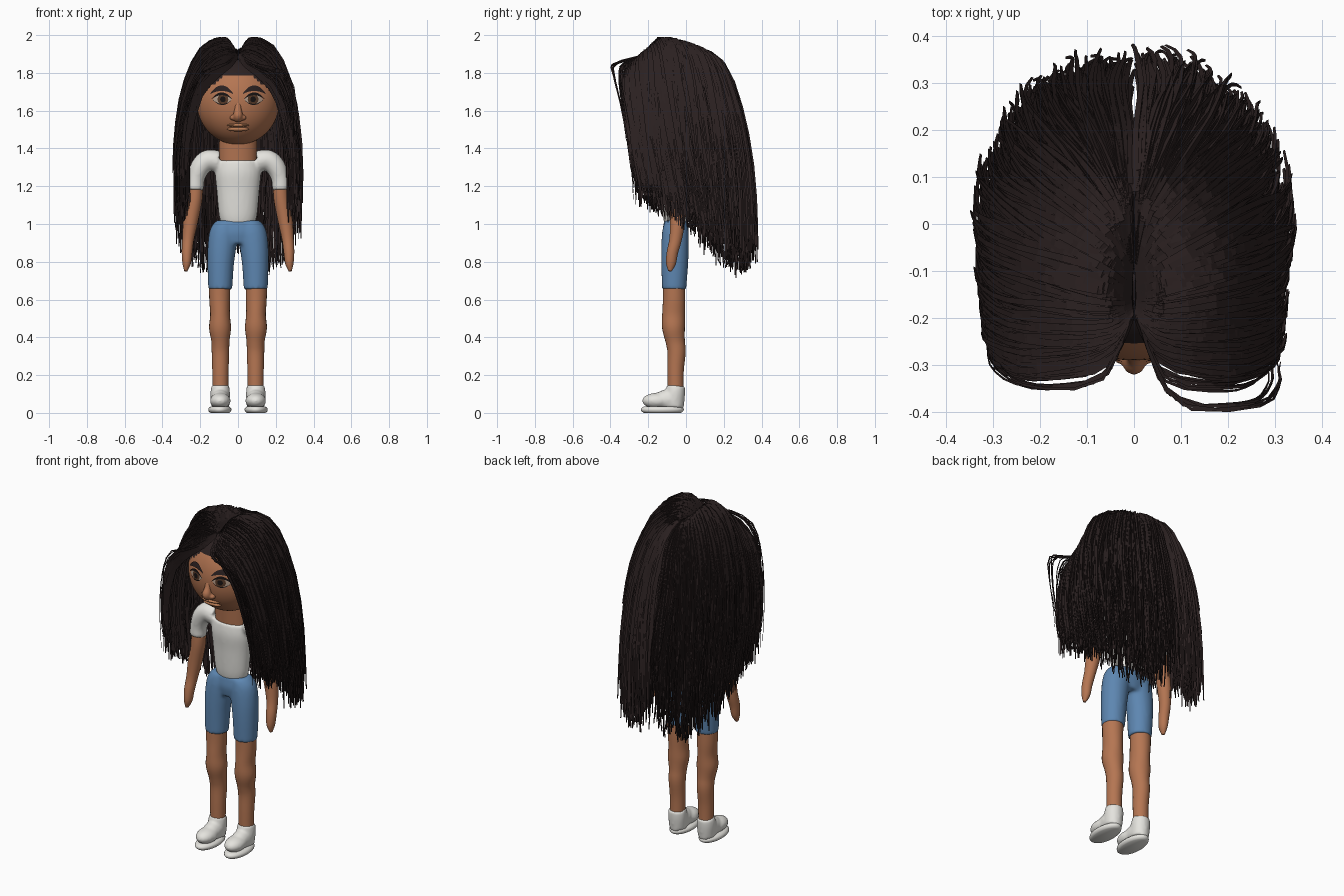
import bpy, bmesh, math, random
from mathutils import Vector, Matrix

random.seed(7)
if "Cube" in bpy.data.objects:
    bpy.data.objects.remove(bpy.data.objects["Cube"])


def material(name, *rgb):
    m = bpy.data.materials.new(name)
    m.use_nodes = True
    m.diffuse_color = (*rgb, 1)
    m.node_tree.nodes["Principled BSDF"].inputs["Base Color"].default_value = (*rgb, 1)
    return m


SKIN = material("warm skin", .46, .18, .085)
LIP = material("lip", .48, .2, .09)
HAIR = material("dark brown hair", .024, .015, .015)
CLOTH = material("off white cloth", .78, .77, .73)
DENIM = material("blue denim", .11, .24, .44)
IRIS = material("brown iris", .09, .04, .02)
BLACK = material("black", .008, .006, .006)
EYE = material("eye white", .45, .33, .25)


def finish(name, bm, mats, voxel=0, smooth=True):
    bmesh.ops.recalc_face_normals(bm, faces=bm.faces)
    me = bpy.data.meshes.new(name)
    bm.to_mesh(me)
    bm.free()
    for m in mats:
        me.materials.append(m)
    for p in me.polygons:
        p.use_smooth = smooth
    ob = bpy.data.objects.new(name, me)
    bpy.context.collection.objects.link(ob)
    if voxel:
        r = ob.modifiers.new("blend", "REMESH")
        r.mode, r.voxel_size, r.use_smooth_shade = "VOXEL", voxel, True
        s = ob.modifiers.new("soften", "SMOOTH")
        s.iterations = 6


def spline(keys, t):
    """Smooth point through the keys, t from 0 to 1."""
    f = t * (len(keys) - 1)
    i = min(int(f), len(keys) - 2)
    u = f - i
    a, b, c, d = (Vector(keys[max(0, min(j, len(keys) - 1))]) for j in range(i - 1, i + 3))
    return .5 * (2 * b + (c - a) * u + (2*a - 5*b + 4*c - d) * u**2 + (3*b - a - 3*c + d) * u**3)


def loft(bm, rings, side=1, seg=24, steps=4):
    """Closed tube through rings of x, y, z, width radius, depth radius."""
    n = (len(rings) - 1) * steps
    pts = [spline(rings, i / n) for i in range(n + 1)]
    loops = []
    for i, p in enumerate(pts):
        tan = (pts[min(i + 1, n)].xyz - pts[max(i - 1, 0)].xyz).normalized()
        ax = Vector((0, 1, 0)).cross(tan).normalized()
        ay = tan.cross(ax)
        loop = []
        for k in range(seg):
            q = 2 * math.pi * k / seg
            v = p.xyz + ax * p[3] * math.cos(q) + ay * p[4] * math.sin(q)
            loop.append(bm.verts.new((v.x * side, v.y, v.z)))
        loops.append(loop)
    for a, b in zip(loops, loops[1:]):
        for k in range(seg):
            bm.faces.new((a[k], a[k - 1], b[k - 1], b[k]))
    bm.faces.new(loops[0])
    bm.faces.new(loops[-1])


def ball(bm, centre, radii, seg=24):
    mat = Matrix.Translation(centre) @ Matrix.Diagonal((*radii, 1))
    bmesh.ops.create_uvsphere(bm, u_segments=seg, v_segments=seg // 2, radius=1, matrix=mat)


# Head, with the scalp coloured above the hairline
HC, HR = Vector((0, -.1, 1.65)), Vector((.22, .19, .23))
bm = bmesh.new()
ball(bm, HC, HR, 80)
for f in bm.faces:
    c = f.calc_center_median()
    f.material_index = int(c.y > -.1 or c.z > 1.785 - .9 * max(0, abs(c.x) - .08))
finish("head", bm, [SKIN, HAIR])


def face_y(x, z):
    return HC.y - HR.y * math.sqrt(max(.02, 1 - (x / HR.x)**2 - ((z - HC.z) / HR.z)**2))


def sheet(bm, grid):
    """Join a grid of vertices with faces."""
    for a, b in zip(grid, grid[1:]):
        for j in range(len(a) - 1):
            bm.faces.new((a[j], b[j], b[j + 1], a[j + 1]))


def patch(name, mat, cx, cz, half, top, bottom, off):
    """Thin plate on the face between two curves of u in -1..1."""
    bm = bmesh.new()
    cols, rows = 16, 4
    grid = []
    for i in range(cols + 1):
        u = 2 * i / cols - 1
        col = []
        for j in range(rows + 1):
            x = cx + half * u
            z = cz + bottom(u) + (top(u) - bottom(u)) * j / rows
            col.append(bm.verts.new((x, face_y(x, z) - off, z)))
        grid.append(col)
    sheet(bm, grid)
    finish(name, bm, [mat])


def arc(h):
    return lambda u: h * math.sqrt(max(0, 1 - u * u))


def bow(h, base=0):
    return lambda u: base + h * (1 - u * u)


# Face features
for s, side in ((1, "left"), (-1, "right")):
    patch(side + "_eye", EYE, s * .083, 1.658, .05, bow(.03), bow(-.024), .002)
    patch(side + "_iris", IRIS, s * .08, 1.66, .029, arc(.026), arc(-.026), .004)
    patch(side + "_pupil", BLACK, s * .08, 1.66, .015, arc(.015), arc(-.015), .006)
    patch(side + "_upper_lash", BLACK, s * .086, 1.657, .058, bow(.04), bow(.025), .007)
    patch(side + "_lower_lash", BLACK, s * .083, 1.657, .05, bow(-.021), bow(-.027), .005)
    patch(side + "_brow", HAIR, s * .086, 1.692, .06, bow(.042), bow(.016, -.004), .006)

bm = bmesh.new()
loft(bm, [(0, -.278, 1.65, .016, .008), (0, -.284, 1.61, .018, .018),
          (0, -.29, 1.575, .026, .031), (0, -.278, 1.545, .018, .016)])
for s in (1, -1):
    ball(bm, (s * .027, -.279, 1.563), (.018, .02, .015), 16)
finish("nose", bm, [SKIN], .005)

for name, z, r in (("upper_lip", 1.523, .009), ("lower_lip", 1.502, .012)):
    bm = bmesh.new()
    ball(bm, (0, face_y(0, z) + .005, z), (.058, .02, r))
    finish(name, bm, [LIP])

bm = bmesh.new()
loft(bm, [(0, -.055, 1.2, .09, .06), (0, -.055, 1.34, .1, .068), (0, -.06, 1.5, .1, .075)])
finish("neck", bm, [SKIN])

# Shirt with sleeves
bm = bmesh.new()
loft(bm, [(0, -.055, .995, .086, .058), (0, -.055, 1.05, .102, .068), (0, -.058, 1.18, .114, .073),
          (0, -.06, 1.27, .122, .078), (0, -.055, 1.332, .115, .074)])
for s in (1, -1):
    loft(bm, [(.105, -.05, 1.33, .058, .06), (.16, -.05, 1.337, .056, .058),
              (.2, -.05, 1.3, .053, .055), (.222, -.05, 1.24, .046, .048),
              (.226, -.05, 1.18, .046, .047)], s)
finish("shirt", bm, [CLOTH], .009)

# Shorts, the legs leaning in to a narrow waist
bm = bmesh.new()
loft(bm, [(0, -.055, .895, .1, .06), (0, -.055, .95, .13, .07),
          (0, -.055, .99, .122, .066), (0, -.055, 1.02, .1, .06)])
for s in (1, -1):
    loft(bm, [(.094, -.063, .655, .064, .064), (.092, -.06, .78, .07, .071),
              (.085, -.058, .88, .076, .073), (.072, -.056, .96, .076, .07),
              (.058, -.055, 1.005, .052, .06)], s)
finish("shorts", bm, [DENIM], .009)

# Limbs and shoes
for s, side in ((1, "left"), (-1, "right")):
    bm = bmesh.new()
    loft(bm, [(.226, -.045, 1.24, .038, .038), (.228, -.045, 1.14, .04, .042),
              (.25, -.045, 1.02, .039, .04), (.264, -.055, .92, .031, .033),
              (.27, -.072, .85, .028, .03), (.272, -.08, .79, .022, .026),
              (.277, -.085, .75, .008, .009)], s)
    finish(side + "_arm", bm, [SKIN])

    bm = bmesh.new()
    loft(bm, [(.097, -.063, .7, .057, .058), (.097, -.063, .6, .055, .059),
              (.095, -.066, .52, .052, .06), (.095, -.066, .45, .058, .06),
              (.093, -.057, .38, .048, .051), (.093, -.05, .32, .046, .048),
              (.093, -.055, .22, .043, .043), (.093, -.055, .09, .041, .042)], s)
    finish(side + "_leg", bm, [SKIN])

    bm = bmesh.new()
    ball(bm, (s * .094, -.153, .064), (.055, .08, .042))
    ball(bm, (s * .094, -.09, .07), (.051, .084, .055))
    loft(bm, [(.094, -.068, .03, .048, .056), (.094, -.058, .1, .052, .053),
              (.094, -.053, .145, .047, .048)], s)
    finish(side + "_shoe", bm, [CLOTH], .008)

    bm = bmesh.new()
    loft(bm, [(.096, -.125, 0, .05, .098), (.096, -.125, .01, .06, .112),
              (.096, -.125, .024, .06, .112), (.096, -.125, .034, .048, .098)], s, 32, 2)
    finish(side + "_sole", bm, [CLOTH])

# Hair: guide paths at the back, side and front, blended around the head
BACK = [(.004, -.08, 1.89), (.008, .07, 1.915), (.012, .2, 1.83), (.025, .29, 1.58),
        (.02, .345, 1.25), (.015, .36, .92)]
SIDE = [(.008, -.15, 1.9), (.07, -.14, 1.98), (.192, -.105, 1.92), (.282, -.07, 1.7),
        (.32, -.03, 1.4), (.318, .03, 1.06)]
FRONT = [(.008, -.2, 1.89), (.045, -.275, 1.845), (.12, -.31, 1.79), (.215, -.32, 1.68),
         (.285, -.29, 1.42), (.295, -.25, 1.2)]
STRAY = [(.008, -.2, 1.9), (.09, -.385, 1.85), (.27, -.39, 1.79), (.31, -.34, 1.6),
         (.3, -.3, 1.4), (.3, -.28, 1.2)]


def hair_point(w, t, k):
    """w runs 0 back, 1 side, 2 front; t runs along; k is the layer scale."""
    b, s, f = (spline(keys, t) for keys in (BACK, SIDE, FRONT))
    if w < 1:
        a = w * math.pi / 2
        c = math.cos(a)
        p = Vector((b.x * c + s.x * math.sin(a), s.y + (b.y - s.y) * c, s.z + (b.z - s.z) * c * c))
        p.z -= .13 * math.sin(2 * a) * t**3
    else:
        p = s.lerp(f, w - 1)
    return Vector((p.x * k, -.08 + (p.y + .08) * k, p.z - (1 - k) * .2))


for s, side in ((1, "left"), (-1, "right")):
    # Solid under layer
    bm = bmesh.new()
    cols, rows = 32, 16
    grid = []
    for i in range(cols + 1):
        end = random.uniform(.72, .86)
        col = [hair_point(2 * i / cols, end * j / rows, .95) for j in range(rows + 1)]
        grid.append([bm.verts.new((p.x * s, p.y, p.z)) for p in col])
    sheet(bm, grid)
    finish(side + "_hair_mass", bm, [HAIR])

    # Loose three-sided strands, a few of them straying forward
    bm = bmesh.new()
    for n in range(1150):
        stray = n < 14
        w = random.uniform(0, 2)
        k = random.uniform(.96 if w > 1.5 else .87, 1.03)
        end = random.uniform(.74, 1.08)
        drift, phase = random.uniform(-.16, .16), random.uniform(0, 6)
        loose = random.uniform(.2, 1 if s > 0 else .6)
        shift = Vector([random.uniform(-.02, .02) for _ in range(3)])
        rings = []
        for i in range(12):
            t = i / 11 * end
            if stray:
                p = spline(FRONT, min(t, 1)).lerp(spline(STRAY, min(t, 1)), loose)
            else:
                wt = max(0, min(2, w + drift * t + .03 * t * math.sin(phase + 9 * t)))
                p = hair_point(wt, min(t, 1), k)
            p += shift * t
            p.z -= max(0, t - 1) * 1.2
            r = (.0035 if stray else .009) * (1.1 - .75 * (i / 11)**2)
            rings.append((p.x, p.y, min(p.z, 1.99), r, r))
        loft(bm, rings, s, 3, 1)
    finish(side + "_hair_strands", bm, [HAIR], smooth=False)
